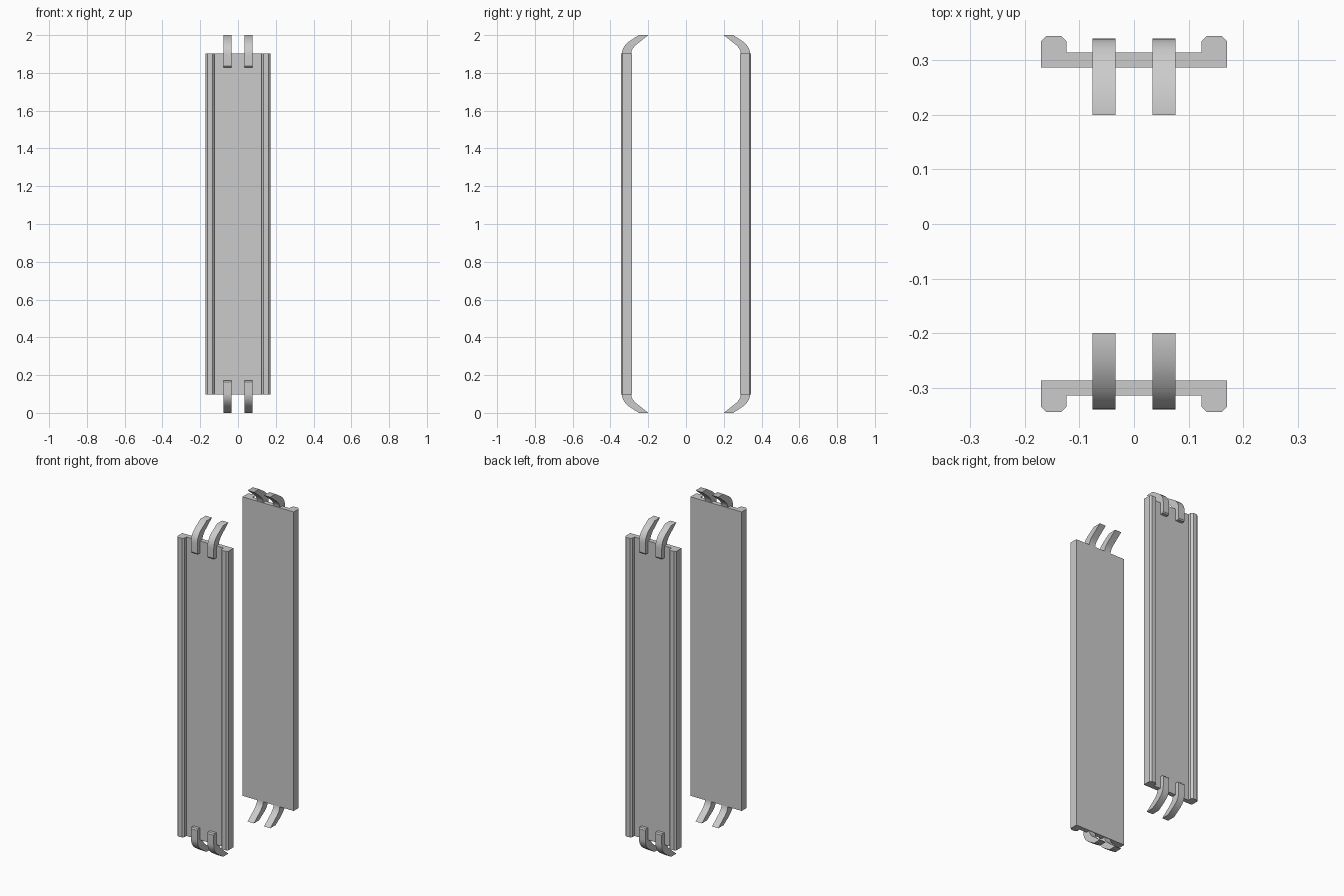
import bpy, bmesh
from mathutils import Vector

if "Cube" in bpy.data.objects:
    bpy.data.objects.remove(bpy.data.objects["Cube"])

def prism(name, pts, direction, smooth=False):
    """Extrude a closed profile of 3D points along a direction."""
    bm = bmesh.new()
    face = bm.faces.new([bm.verts.new(p) for p in pts])
    ext = bmesh.ops.extrude_face_region(bm, geom=[face], use_keep_orig=True)
    verts = [g for g in ext["geom"] if isinstance(g, bmesh.types.BMVert)]
    bmesh.ops.translate(bm, verts=verts, vec=Vector(direction))
    bmesh.ops.recalc_face_normals(bm, faces=bm.faces)
    mesh = bpy.data.meshes.new(name)
    bm.to_mesh(mesh)
    bm.free()
    obj = bpy.data.objects.new(name, mesh)
    bpy.context.collection.objects.link(obj)
    if smooth:
        bpy.ops.object.select_all(action='DESELECT')
        obj.select_set(True)
        bpy.context.view_layer.objects.active = obj
        bpy.ops.object.shade_smooth_by_angle(angle=0.6)
    return obj

# Half of the panel section (x, y): thin web with a chamfered side rail
half = [(0.171, 0.287), (0.171, 0.335), (0.161, 0.345),
        (0.134, 0.345), (0.124, 0.335), (0.124, 0.315)]
section = half + [(-x, y) for x, y in reversed(half)]

# Hook strap profile (y, height above mid-plane z = 1)
hook = [(0.20, 1.0), (0.25, 1.0), (0.302, 0.966), (0.320, 0.950),
        (0.333, 0.930), (0.339, 0.910), (0.340, 0.895),
        (0.340, 0.836), (0.334, 0.829), (0.300, 0.829),
        (0.291, 0.836), (0.291, 0.900), (0.288, 0.917),
        (0.280, 0.932), (0.266, 0.947)]

W = 0.042
for sy, side in ((-1, "front"), (1, "back")):
    # Upright panel
    prism(side + "_panel", [(x, sy * y, 0.097) for x, y in section],
          (0, 0, 1.806))
    # Paired hooks at both ends
    for sz, end in ((1, "top"), (-1, "bottom")):
        for cx, lr in ((-0.055, "left"), (0.055, "right")):
            prism(f"{side}_{end}_{lr}_hook",
                  [(cx - W / 2, sy * y, 1 + sz * h) for y, h in hook],
                  (W, 0, 0), smooth=True)
